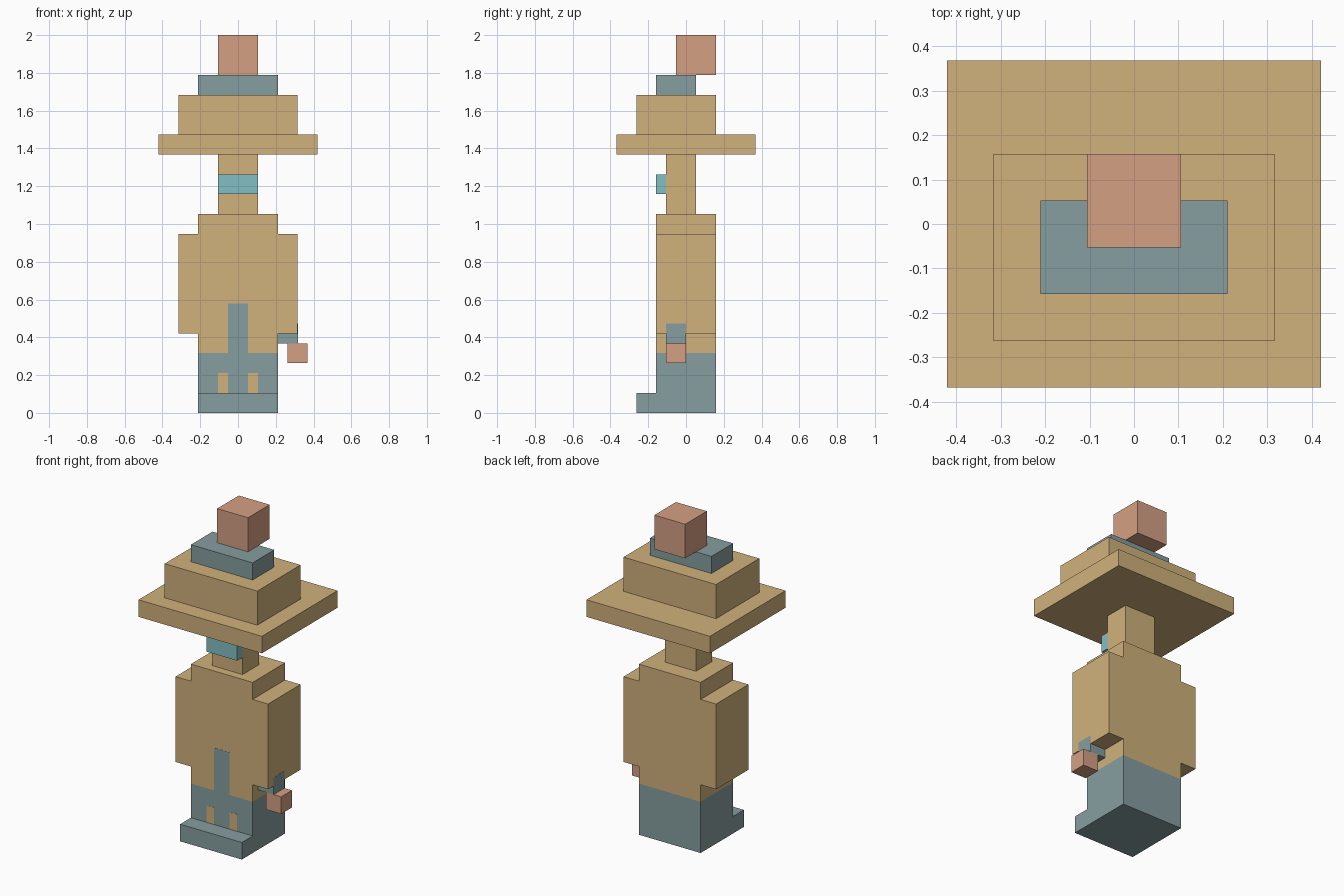
import bpy, bmesh
from mathutils import Vector

if "Cube" in bpy.data.objects:
    bpy.data.objects.remove(bpy.data.objects["Cube"])

U = 2 / 19      # one block unit
E = 0.01        # tiny lift (in units) for flush colour panels


def material(name, rgb):
    m = bpy.data.materials.new(name)
    m.diffuse_color = (*rgb, 1)
    m.use_nodes = True
    m.node_tree.nodes["Principled BSDF"].inputs["Base Color"].default_value = m.diffuse_color
    return m


TAN = material("tan", (0.63, 0.44, 0.20))
SLATE = material("slate", (0.24, 0.34, 0.35))
PINK = material("pink", (0.66, 0.35, 0.23))
CYAN = material("cyan", (0.23, 0.52, 0.55))


def extrude(name, points, offset, mat):
    """Prism: outline (in units) swept along an offset vector."""
    bm = bmesh.new()
    face = bm.faces.new([bm.verts.new(Vector(p) * U) for p in points])
    res = bmesh.ops.extrude_face_region(bm, geom=[face])
    moved = [g for g in res["geom"] if isinstance(g, bmesh.types.BMVert)]
    bmesh.ops.translate(bm, verts=moved, vec=Vector(offset) * U)
    bmesh.ops.recalc_face_normals(bm, faces=bm.faces)
    me = bpy.data.meshes.new(name)
    bm.to_mesh(me)
    bm.free()
    me.materials.append(mat)
    ob = bpy.data.objects.new(name, me)
    bpy.context.collection.objects.link(ob)
    return ob


def box(name, x, y, z, mat):
    pts = [(x[0], y[0], z[0]), (x[1], y[0], z[0]),
           (x[1], y[1], z[0]), (x[0], y[1], z[0])]
    return extrude(name, pts, (0, 0, z[1] - z[0]), mat)


# Legs with protruding feet (L-shaped side profile)
legs = [(-2.5, 0), (1.5, 0), (1.5, 3), (-1.5, 3), (-1.5, 1), (-2.5, 1)]
extrude("legs_and_feet", [(-2, y, z) for y, z in legs], (4, 0, 0), SLATE)

# Robe with stepped shoulders and sleeves (mirrored front profile)
half = [(2, 3), (2, 4), (3, 4), (3, 9), (2, 9), (2, 10)]
robe = half + [(-x, z) for x, z in reversed(half)]
extrude("robe", [(x, -1.5, z) for x, z in robe], (0, 3, 0), TAN)

# Flush front panels
box("robe_opening", (-0.5, 0.5), (-1.5 - E, -1.4), (3, 5.5), SLATE)
for side, x in (("left", -1), ("right", 0.5)):
    box(f"{side}_leg_patch", (x, x + 0.5), (-1.5 - E, -1.4), (1, 2), TAN)

# Cuff and hand on the right side
box("cuff", (2, 3 + E), (-1, 0), (3.5, 4.5), SLATE)
box("hand", (2.5, 3.5), (-1, 0), (2.5, 3.5), PINK)

# Head and face band
box("head", (-1, 1), (-1, 0.5), (10, 13), TAN)
box("face_band", (-1, 1), (-1.5, -1), (11, 12), CYAN)

# Tiered hat
box("hat_brim", (-4, 4), (-3.5, 3.5), (13, 14), TAN)
box("hat_crown", (-3, 3), (-2.5, 1.5), (14, 16), TAN)
box("hat_cap", (-2, 2), (-1.5, 0.5), (16, 17), SLATE)
box("hat_knob", (-1, 1), (-0.5, 1.5), (17, 19), PINK)
